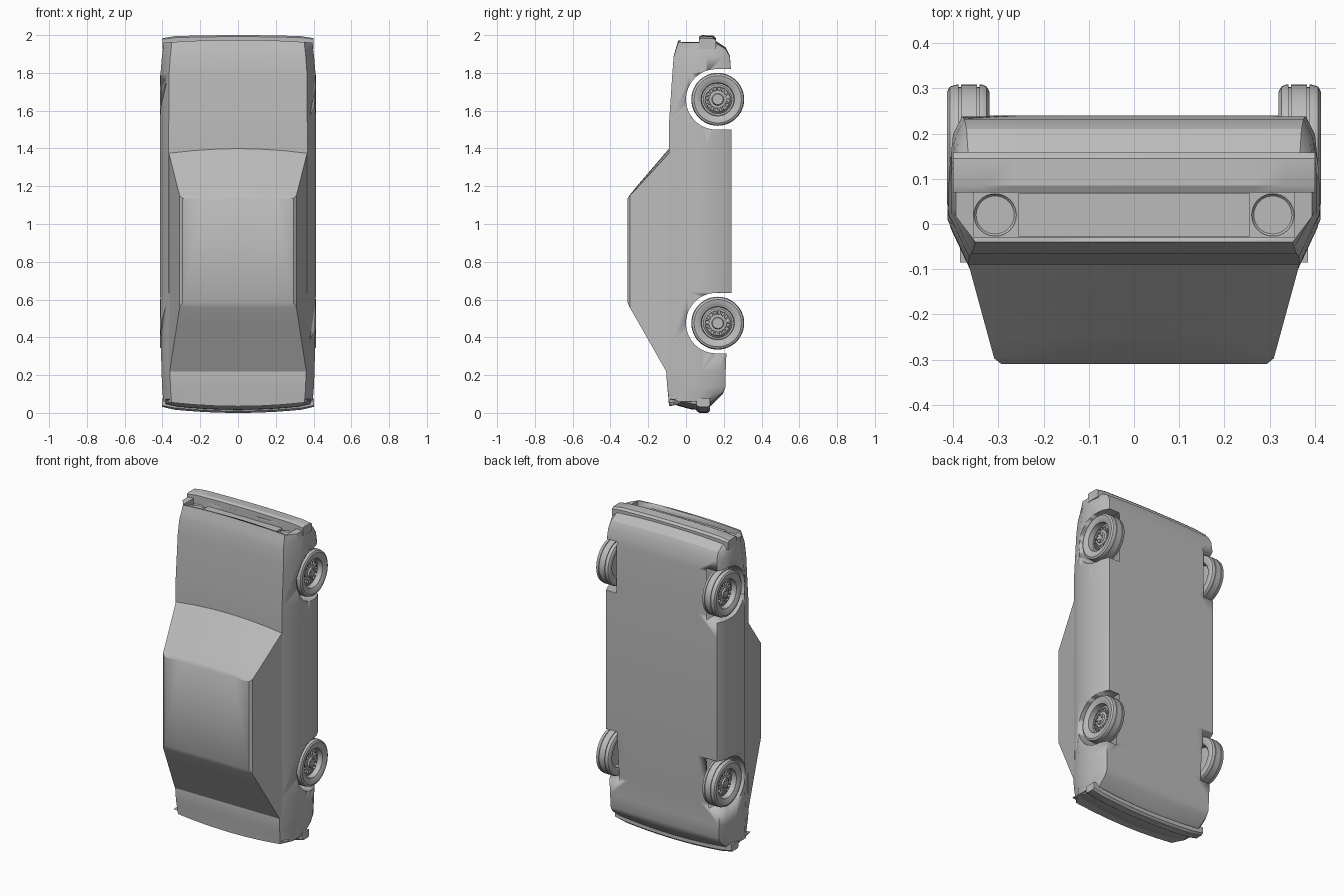
import bpy, bmesh, math
from mathutils import Matrix

cube = bpy.data.objects.get("Cube")
if cube:
    bpy.data.objects.remove(cube, do_unlink=True)

GREY = bpy.data.materials.new("plain grey")
GREY.use_nodes = True
GREY.diffuse_color = (0.5, 0.5, 0.5, 1)
GREY.node_tree.nodes["Principled BSDF"].inputs["Base Color"].default_value = (0.5, 0.5, 0.5, 1)


def finish(name, bm, angle=30):
    """Turn a bmesh into a grey object with smooth shading below an angle."""
    bmesh.ops.recalc_face_normals(bm, faces=bm.faces)
    mesh = bpy.data.meshes.new(name)
    bm.to_mesh(mesh)
    bm.free()
    mesh.materials.append(GREY)
    ob = bpy.data.objects.new(name, mesh)
    bpy.context.collection.objects.link(ob)
    bpy.ops.object.select_all(action="DESELECT")
    ob.select_set(True)
    bpy.context.view_layer.objects.active = ob
    bpy.ops.object.shade_smooth_by_angle(angle=math.radians(angle))
    return ob


def loft(rings):
    """Skin closed rings of equal length and cap both ends."""
    bm = bmesh.new()
    rows = [[bm.verts.new(p) for p in ring] for ring in rings]
    for a, b in zip(rows, rows[1:]):
        for i in range(len(a)):
            j = (i + 1) % len(a)
            bm.faces.new((a[i], a[j], b[j], b[i]))
    bm.faces.new(rows[0])
    bm.faces.new(rows[-1])
    return bm


def mirrored(half):
    """Complete a half ring that starts and ends on the centre line."""
    return half + [(-x, y, z) for x, y, z in reversed(half[1:-1])]


def cut(ob, cutter):
    mod = ob.modifiers.new("cut", "BOOLEAN")
    mod.operation = "DIFFERENCE"
    mod.solver = "EXACT"
    mod.object = cutter
    bpy.context.view_layer.objects.active = ob
    bpy.ops.object.modifier_apply(modifier=mod.name)
    bpy.data.objects.remove(cutter, do_unlink=True)


def box(name, lo, hi):
    bm = bmesh.new()
    bmesh.ops.create_cube(bm, size=1)
    for v in bm.verts:
        v.co = [(l + h) / 2 + c * (h - l) for l, h, c in zip(lo, hi, v.co)]
    return finish(name, bm)


# Body shell: sections from tail to nose (z, half width, top y, bottom y, bow)
SECTIONS = [
    (0.035, 0.395, -0.09, 0.13, -0.025), (0.10, 0.40, -0.095, 0.195, -0.01),
    (0.14, 0.402, -0.1, 0.21, 0), (0.22, 0.405, -0.105, 0.21, 0),
    (0.34, 0.408, -0.09, 0.215, 0), (0.64, 0.412, -0.09, 0.24, 0),
    (1.40, 0.412, -0.09, 0.24, 0), (1.53, 0.412, -0.09, 0.24, 0),
    (1.80, 0.41, -0.072, 0.24, 0), (1.89, 0.403, -0.065, 0.232, 0.005),
    (1.935, 0.398, -0.052, 0.21, 0.01), (1.975, 0.394, -0.04, 0.15, 0.015),
]
OUTLINE = [(0, 0), (0.3, 0), (0.6, 0), (0.89, 0), (1, 0.3), (1, 0.6),
           (0.98, 0.87), (0.93, 1), (0.6, 1), (0.3, 1), (0, 1)]
body = finish("body_shell", loft([
    mirrored([(f * w, t + g * (b - t), z - bow * f * f) for f, g in OUTLINE])
    for z, w, t, b, bow in SECTIONS]))

# Wheel arches: round towards the bonnet side, open at the floor
WHEEL_Z, WHEEL_Y, INNER = (0.475, 1.66), 0.168, 0.31
for side in (-1, 1):
    for wz in WHEEL_Z:
        arc = [(0.16 - 0.16 * math.sin(a), wz + 0.16 * math.cos(a))
               for a in [math.pi * i / 24 for i in range(25)]]
        arc += [(0.4, wz - 0.16), (0.4, wz + 0.16)]
        cut(body, finish("arch_cutter", loft(
            [[(side * x, y, z) for y, z in arc] for x in (INNER, 0.6)])))

# Open the arches into the hollow body
bm = bmesh.new()
bm.from_mesh(body.data)
caps = [f for f in bm.faces if all(abs(abs(v.co.x) - INNER) < 0.001 for v in f.verts)
        and abs(f.normal.x) > 0.9]
bmesh.ops.delete(bm, geom=caps, context="FACES")
bm.to_mesh(body.data)
bm.free()

# Grille recess and its panels
cut(body, box("grille_cutter", (-0.355, -0.03, 1.925), (0.355, 0.07, 2.1)))
box("grille_panel", (-0.255, -0.029, 1.924), (0.255, 0.069, 1.94))
for side, label in ((-1, "right"), (1, "left")):
    bm = bmesh.new()
    bmesh.ops.create_cone(bm, cap_ends=True, segments=32, radius1=0.047, radius2=0.047,
                          depth=0.012, matrix=Matrix.Translation((side * 0.307, 0.02, 1.93)))
    lens = [f for f in bm.faces if f.normal.z > 0.9]
    bmesh.ops.inset_region(bm, faces=lens, thickness=0.005)
    bmesh.ops.translate(bm, verts=list({v for f in lens for v in f.verts}), vec=(0, 0, -0.006))
    finish("headlight_" + label, bm)

# Cabin: rings from belt line to roof (y, half width, rear z, front z, windscreen bow)
CABIN = [(-0.085, 0.367, 0.185, 1.405, 0.025), (-0.25, 0.322, 0.475, 1.212, 0.012),
         (-0.297, 0.309, 0.557, 1.155, 0.004), (-0.31, 0.293, 0.585, 1.135, 0)]
ACROSS = [0, 0.3, 0.65, 1]
rings = []
for y, w, back, front, bow in CABIN:
    half = [(f * w, y, front - bow * f * f) for f in ACROSS]
    half += [(f * w, y, back) for f in reversed(ACROSS)]
    rings.append(mirrored(half))
cabin = finish("cabin", loft(rings), 35)
# Crisp rear corners of the roof, soft in the middle
sharp = cabin.data.attributes.get("sharp_edge")
if sharp:
    for e in cabin.data.edges:
        a, b = (cabin.data.vertices[i].co for i in e.vertices)
        mid = (a + b) / 2
        if abs(mid.x) > 0.15 and 0.5 < mid.z < 0.6 and max(a.y, b.y) < -0.3:
            sharp.data[e.index].value = True


# Bumpers: one section swept along a bowed line
def bumper(name, section, end, sign, bow, half_width):
    rings = []
    for i in range(-6, 7):
        f = i / 6
        squeeze = 0.75 if abs(i) == 6 else 1
        rings.append([(f * half_width, y, end - sign * (bow * f * f + d * squeeze
                       + (0.008 if abs(i) == 6 else 0))) for y, d in section])
    finish(name, loft(rings))


bumper("front_bumper", [(0.07, 0.075), (0.07, 0.008), (0.085, 0), (0.145, 0.003),
                        (0.158, 0.015), (0.158, 0.075)], 2.0, 1, 0.008, 0.4)
bumper("rear_bumper", [(0.055, 0.06), (0.055, 0.01), (0.07, 0), (0.115, 0),
                       (0.128, 0.012), (0.128, 0.06)], 0.0, -1, 0.024, 0.402)
# Tail lip under the boot edge
bumper("tail_panel", [(-0.085, 0.04), (-0.03, 0.022), (0.03, 0.006), (0.06, 0.004),
                      (0.06, 0.045)], 0.012, -1, 0.024, 0.385)

# Wheels: lathe profile (radius, x) from outer hub to inner hub
PROFILE = [(0.012, 0.394), (0.028, 0.394), (0.032, 0.385), (0.046, 0.383), (0.066, 0.383),
           (0.076, 0.372), (0.085, 0.372), (0.088, 0.404), (0.098, 0.407), (0.102, 0.41),
           (0.125, 0.413), (0.136, 0.407), (0.14, 0.393), (0.14, 0.388), (0.135, 0.388),
           (0.135, 0.383), (0.14, 0.383), (0.14, 0.347), (0.135, 0.347), (0.135, 0.342),
           (0.14, 0.342), (0.14, 0.335), (0.136, 0.326), (0.125, 0.32), (0.1, 0.322),
           (0.09, 0.33), (0.085, 0.36), (0.02, 0.36)]
SEG = 48
for side, label in ((-1, "right"), (1, "left")):
    for wz, place in zip(WHEEL_Z, ("rear", "front")):
        rings = [[(side * x, WHEEL_Y + r * math.cos(math.tau * i / SEG),
                   wz + r * math.sin(math.tau * i / SEG)) for i in range(SEG)]
                 for r, x in PROFILE]
        bm = loft(rings)
        bm.faces.ensure_lookup_table()
        # Vent slots in the rim disc
        slots = [bm.faces[3 * SEG + i] for i in range(SEG) if i % 3]
        pairs = [slots[i:i + 2] for i in range(0, len(slots), 2)]
        for pair in pairs:
            bmesh.ops.inset_region(bm, faces=pair, thickness=0.002)
            bmesh.ops.translate(bm, verts=list({v for f in pair for v in f.verts}),
                                vec=(-side * 0.012, 0, 0))
        # Wheel nuts
        for k in range(5):
            a = math.tau * k / 5
            bmesh.ops.create_cone(
                bm, cap_ends=True, segments=6, radius1=0.004, radius2=0.004, depth=0.01,
                matrix=Matrix.Translation((side * 0.395, WHEEL_Y + 0.02 * math.cos(a),
                                           wz + 0.02 * math.sin(a)))
                @ Matrix.Rotation(math.pi / 2, 4, "Y"))
        finish(f"{place}_wheel_{label}", bm)
